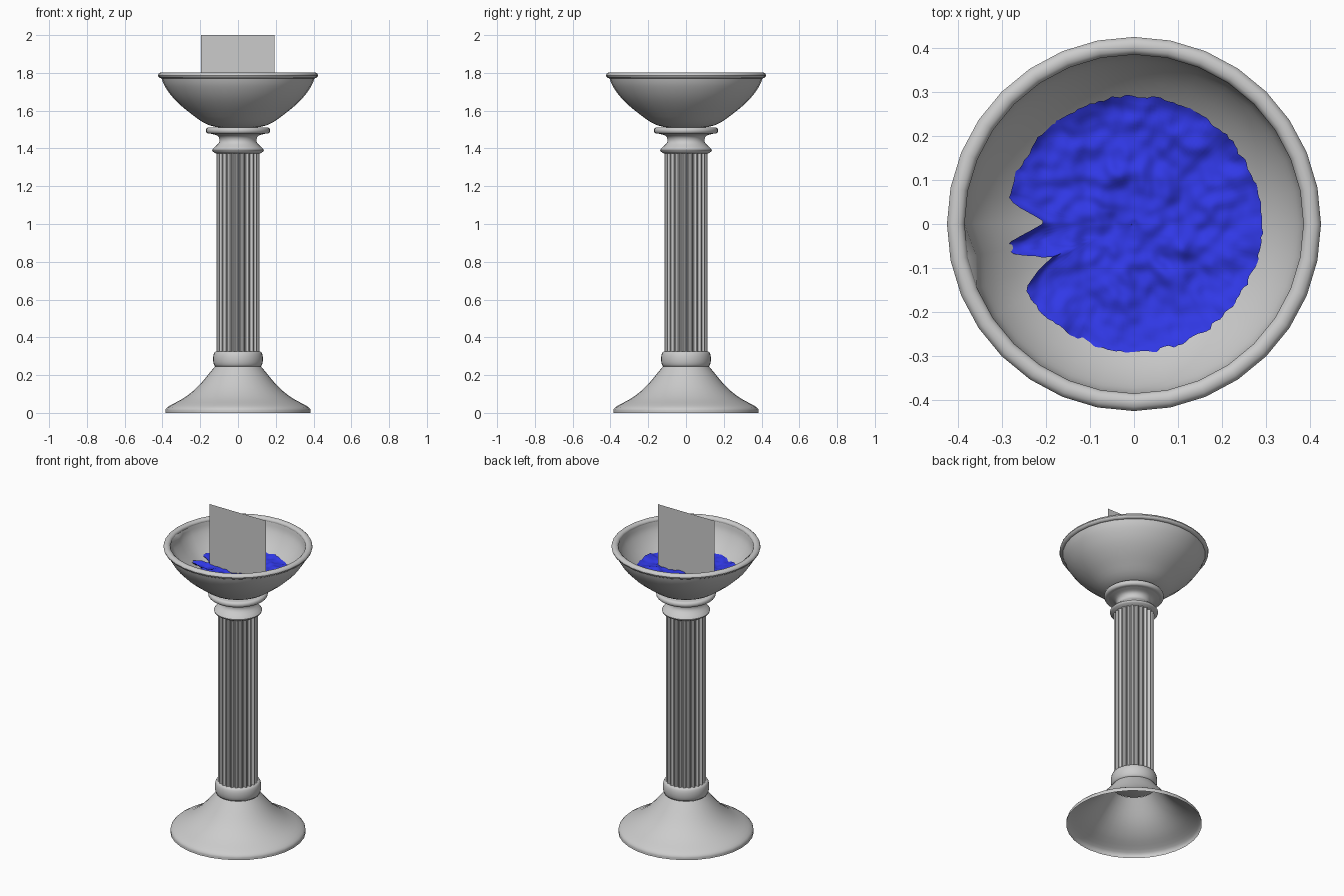
import bpy, bmesh, math
from mathutils import Vector, noise

cube = bpy.data.objects.get("Cube")
if cube:
    bpy.data.objects.remove(cube)


def make_material(name, colour):
    m = bpy.data.materials.new(name)
    m.use_nodes = True
    m.diffuse_color = (*colour, 1)
    m.node_tree.nodes["Principled BSDF"].inputs["Base Color"].default_value = (*colour, 1)
    return m


stone = make_material("grey stone", (0.6, 0.6, 0.6))
blue = make_material("blue water", (0.03, 0.04, 0.8))


def finish(name, bm, material, angle=40):
    bmesh.ops.recalc_face_normals(bm, faces=bm.faces)
    mesh = bpy.data.meshes.new(name)
    bm.to_mesh(mesh)
    bm.free()
    mesh.materials.append(material)
    ob = bpy.data.objects.new(name, mesh)
    bpy.context.collection.objects.link(ob)
    bpy.ops.object.select_all(action="DESELECT")
    ob.select_set(True)
    bpy.context.view_layer.objects.active = ob
    bpy.ops.object.shade_smooth_by_angle(angle=math.radians(angle))
    return ob


def spline(points, steps=4):
    """Smooth a coarse profile with a Catmull-Rom curve."""
    p = [Vector(q) for q in points]
    p = [2 * p[0] - p[1]] + p + [2 * p[-1] - p[-2]]
    out = []
    for a, b, c, d in zip(p, p[1:], p[2:], p[3:]):
        for i in range(steps):
            t = i / steps
            out.append(0.5 * (2 * b + (c - a) * t + (2 * a - 5 * b + 4 * c - d) * t ** 2
                              + (3 * b - a - 3 * c + d) * t ** 3))
    return out + [p[-2]]


def lathe(name, profile, sides=32, angle=40):
    bm = bmesh.new()
    rings = []
    for r, z in profile:
        if r < 0.001:
            rings.append([bm.verts.new((0, 0, z))] * sides)
        else:
            rings.append([bm.verts.new((r * math.cos(i * math.tau / sides),
                                        r * math.sin(i * math.tau / sides), z))
                          for i in range(sides)])
    for low, high in zip(rings, rings[1:]):
        for i in range(sides):
            j = (i + 1) % sides
            bm.faces.new(list(dict.fromkeys((low[i], low[j], high[j], high[i]))))
    return finish(name, bm, stone, angle)


def round_band(radius, z, depth, height, steps=8):
    """Half-round moulding, closed to the axis above and below."""
    arc = [(radius + depth * math.cos(a), z + height * math.sin(a))
           for a in (math.pi * (k / steps - 0.5) for k in range(steps + 1))]
    return [(0, arc[0][1])] + arc + [(0, arc[-1][1])]


# Flared hollow foot, open underneath
foot = [(0.385, 0), (0.374, 0.03), (0.285, 0.08), (0.21, 0.142), (0.122, 0.246)]
lathe("flared_foot", spline(foot))

# Mouldings at the bottom and top of the column
lathe("lower_moulding", round_band(0.118, 0.285, 0.014, 0.04))
neck = [(0.115, 1.372), (0.137, 1.392), (0.1, 1.432), (0.106, 1.465), (0.15, 1.48)]
lathe("capital", [(0, 1.372)] + spline(neck) + [(0, 1.48)])
lathe("collar", round_band(0.155, 1.495, 0.015, 0.017))

# Fluted shaft: scalloped cross-section swept upwards
FLUTES, CUTS = 24, 6
bm = bmesh.new()
section = []
for i in range(FLUTES * CUTS):
    phase = (i % CUTS) / (CUTS - 1)
    r = 0.115 - 0.012 * math.sin(math.pi * phase)
    a = math.tau * (i // CUTS + 0.1 + 0.8 * phase) / FLUTES
    section.append((r * math.cos(a), r * math.sin(a)))
bottom = [bm.verts.new((x, y, 0.31)) for x, y in section]
top = [bm.verts.new((x, y, 1.385)) for x, y in section]
for i in range(len(section)):
    bm.faces.new((bottom[i - 1], bottom[i], top[i], top[i - 1]))
finish("fluted_shaft", bm, stone, 30)

# Thin bowl with an outer and an inner wall, and a rounded rim
outer = spline([(0, 1.5), (0.15, 1.522), (0.254, 1.588), (0.336, 1.66), (0.388, 1.73), (0.412, 1.79)])
lathe("bowl_outside", outer)
inner = spline([(0, 1.525), (0.15, 1.54), (0.25, 1.595), (0.325, 1.665), (0.372, 1.735), (0.387, 1.79)])
inside = lathe("bowl_inside", inner)
for v in inside.data.vertices:  # slight fold in the inner wall
    if v.co.z < 1.78 and 185 < math.degrees(math.atan2(v.co.y, v.co.x)) % 360 < 200:
        v.co.x *= 0.95
        v.co.y *= 0.95
rim = [(0.404 + 0.02 * math.cos(a), 1.787 + 0.016 * math.sin(a))
       for a in (k * math.tau / 12 for k in range(13))]
lathe("bowl_rim", rim, angle=60)

# Rippled water with a ragged shore and two notches
RINGS, SPOKES = 40, 180


def shore(a):
    r = 0.29 + 0.006 * noise.noise((9 * math.cos(a), 9 * math.sin(a), 4))
    r += 0.006 * noise.noise((40 * math.cos(a), 40 * math.sin(a), 1))
    deg = math.degrees(a)
    for centre, half in ((179, 11), (202, 9)):
        r -= 0.09 * max(0, 1 - abs(deg - centre) / half)
    return r


bm = bmesh.new()
centre = bm.verts.new((0, 0, 1.615))
rings = []
for k in range(1, RINGS + 1):
    ring = []
    for i in range(SPOKES):
        a = math.tau * i / SPOKES
        r = shore(a) * k / RINGS
        x, y = r * math.cos(a), r * math.sin(a)
        z = 1.618 + 0.014 * noise.noise((x * 12, y * 12, 0)) + 0.008 * noise.noise((x * 32, y * 32, 5))
        for px, py, height in ((0.11, -0.05, 0.025), (-0.05, 0.11, 0.015)):
            z += height * math.exp(-((x - px) ** 2 + (y - py) ** 2) / 0.0008)
        z += 0.02 * (k / RINGS) ** 8
        ring.append(bm.verts.new((x, y, z)))
    rings.append(ring)
for i in range(SPOKES):
    bm.faces.new((centre, rings[0][i - 1], rings[0][i]))
    for low, high in zip(rings, rings[1:]):
        bm.faces.new((low[i - 1], high[i - 1], high[i], low[i]))
finish("water", bm, blue, 80)

# Upright flat panel standing in the bowl
bm = bmesh.new()
bm.faces.new([bm.verts.new((x, 0, z)) for x, z in
              ((-0.197, 1.61), (0.193, 1.61), (0.193, 2), (-0.197, 2))])
finish("upright_panel", bm, stone)
